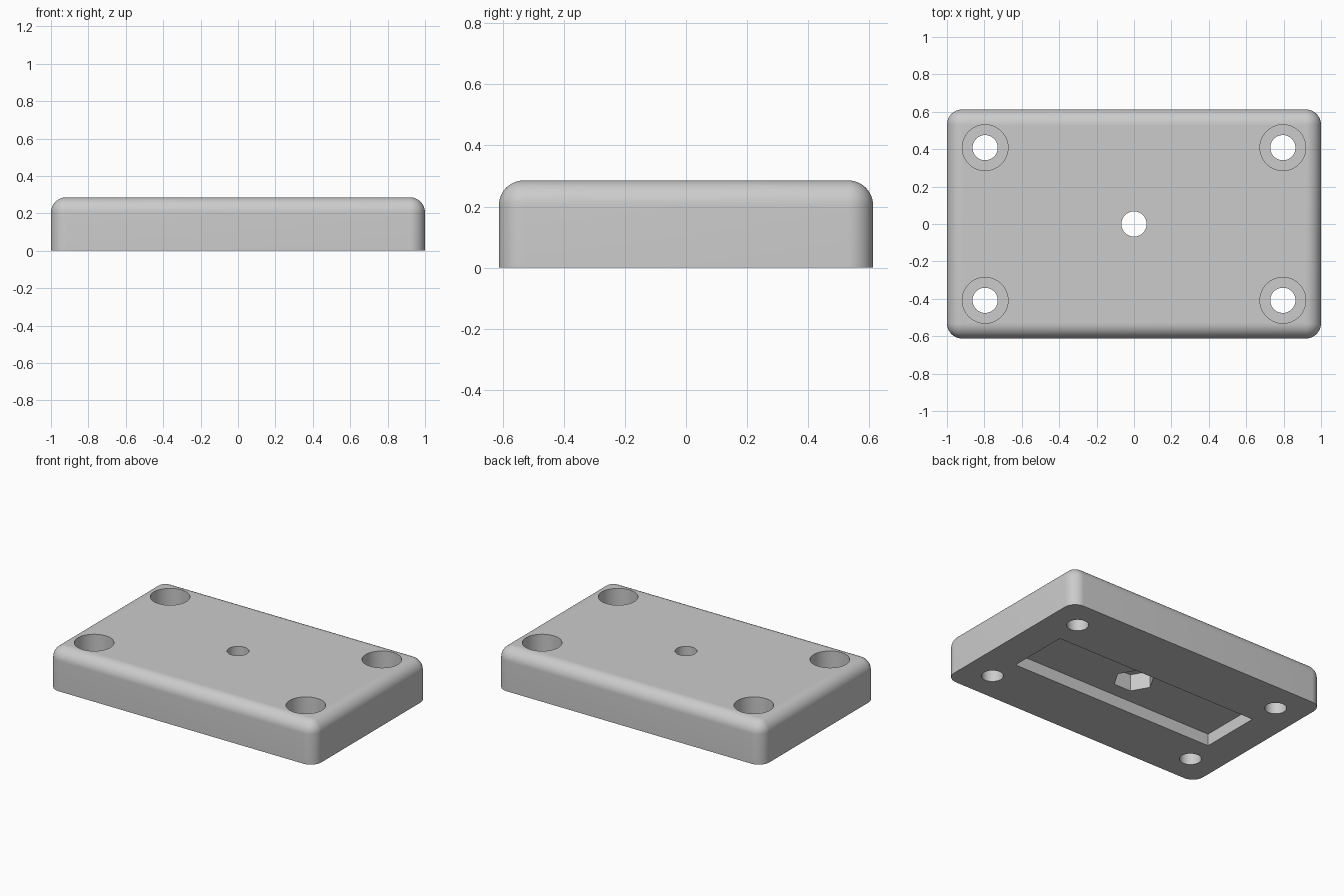
import bpy
import bmesh
import math

if "Cube" in bpy.data.objects:
    bpy.data.objects.remove(bpy.data.objects["Cube"], do_unlink=True)

UNIT = 2 / 49                      # one design step
LENGTH, WIDTH, HEIGHT = 49 * UNIT, 30 * UNIT, 7 * UNIT
ROUND = 2 * UNIT
BORE, SINK = 1.65 * UNIT, 3 * UNIT
POCKET = 2 * UNIT

grey = bpy.data.materials.new("light grey")
grey.use_nodes = True
colour = (0.6, 0.6, 0.6, 1)
grey.diffuse_color = colour
grey.node_tree.nodes["Principled BSDF"].inputs["Base Color"].default_value = colour


def activate(obj):
    bpy.ops.object.select_all(action="DESELECT")
    obj.select_set(True)
    bpy.context.view_layer.objects.active = obj


def box(name, size, z_low):
    bpy.ops.mesh.primitive_cube_add(size=1, location=(0, 0, z_low + size[2] / 2))
    obj = bpy.context.object
    obj.name = name
    obj.scale = size
    bpy.ops.object.transform_apply(location=True, scale=True)
    obj.data.materials.append(grey)
    return obj


def cylinder(name, x, y, radius, z_low, z_high, sides=64):
    bpy.ops.mesh.primitive_cylinder_add(
        vertices=sides, radius=radius, depth=z_high - z_low,
        location=(x, y, (z_low + z_high) / 2))
    obj = bpy.context.object
    obj.name = name
    obj.data.materials.append(grey)
    return obj


# Mounting plate: all edges rounded except those around the underside
plate = box("mounting_plate", (LENGTH, WIDTH, HEIGHT), 0)
bm = bmesh.new()
bm.from_mesh(plate.data)
edges = [e for e in bm.edges if any(v.co.z > HEIGHT / 2 for v in e.verts)]
bmesh.ops.bevel(bm, geom=edges, offset=ROUND, segments=12, profile=0.5,
                affect="EDGES", clamp_overlap=True)
bm.to_mesh(plate.data)
bm.free()

# Underside pocket, nut recess and central bore
nut_top = POCKET + 2.8 * UNIT
nut = cylinder("nut_cutter", 0, 0, 3.15 * UNIT, POCKET / 2, nut_top, 6)
nut.rotation_euler.z = math.radians(30)  # corners point along the length
cutters = [
    box("pocket_cutter", (37.9 * UNIT, 10.4 * UNIT, POCKET + 0.1), -0.1),
    nut,
    cylinder("centre_bore_cutter", 0, 0, BORE, -0.1, HEIGHT + 0.1),
]

# Four counterbored corner holes
for sx in (-1, 1):
    for sy in (-1, 1):
        x, y = sx * 19.5 * UNIT, sy * 10 * UNIT
        cutters.append(cylinder("corner_bore_cutter", x, y, BORE, -0.1, HEIGHT + 0.1))
        cutters.append(cylinder("counterbore_cutter", x, y, SINK,
                                HEIGHT - 3 * UNIT, HEIGHT + 0.1))

# Cut each recess, then discard its cutter
for cutter in cutters:
    cutter.hide_render = True
    activate(plate)
    cut = plate.modifiers.new("cut", "BOOLEAN")
    cut.operation = "DIFFERENCE"
    cut.solver = "EXACT"
    cut.object = cutter
    bpy.ops.object.modifier_apply(modifier=cut.name)
    bpy.data.objects.remove(cutter, do_unlink=True)

activate(plate)
bpy.ops.object.shade_smooth_by_angle(angle=math.radians(30))
